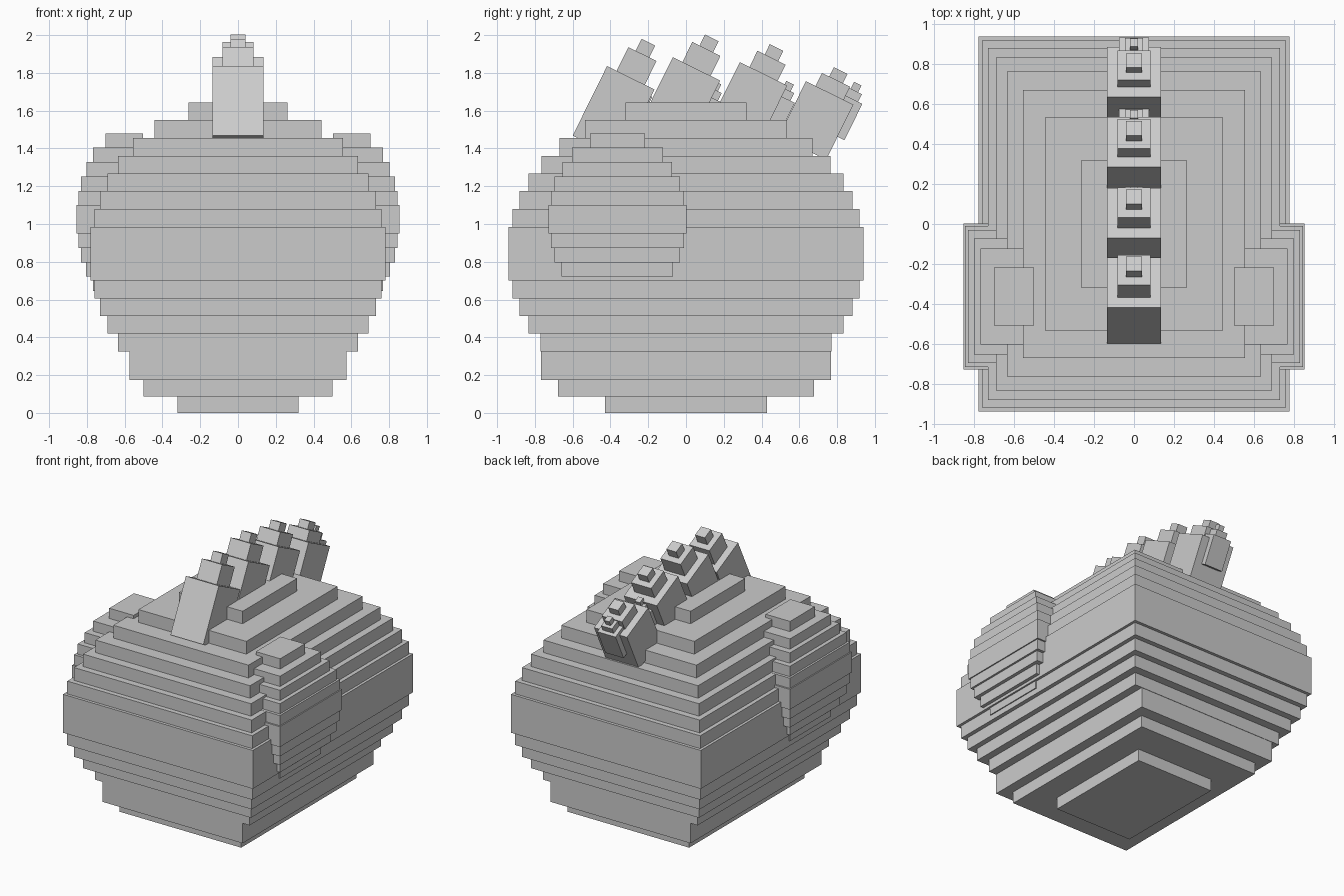
import bpy, bmesh, math
from mathutils import Matrix, Vector

grey = bpy.data.materials.new("plain grey")
grey.diffuse_color = (0.6, 0.6, 0.6, 1)


def stack(name, layers, matrix=Matrix()):
    """One object from boxes: (half x, half y, bottom, top, centre x, centre y)."""
    bm = bmesh.new()
    for hx, hy, z0, z1, cx, cy in layers:
        m = Matrix.Translation((cx, cy, (z0 + z1) / 2)) @ Matrix.Diagonal((2 * hx, 2 * hy, z1 - z0, 1))
        bmesh.ops.create_cube(bm, size=1, matrix=matrix @ m)
    me = bpy.data.meshes.new(name)
    bm.to_mesh(me)
    bm.free()
    me.materials.append(grey)
    ob = bpy.data.objects.new(name, me)
    bpy.context.collection.objects.link(ob)
    return ob


# Rounded body made of stepped slabs
body = [(.32, .43, 0, .088), (.50, .677, .088, .175), (.575, .767, .175, .345),
        (.635, .77, .325, .42), (.69, .833, .42, .512), (.73, .882, .512, .605),
        (.76, .918, .605, .70), (.78, .94, .70, .985), (.76, .918, .985, 1.08),
        (.73, .882, 1.08, 1.175), (.69, .833, 1.175, 1.267), (.635, .765, 1.267, 1.36),
        (.555, .67, 1.36, 1.455), (.443, .535, 1.455, 1.55), (.262, .32, 1.55, 1.643)]
stack("body", [(*s, 0, 0) for s in body])

# Stepped lobes on both sides
lobe = [(.24, .645, .721), (.295, .721, .797), (.332, .797, .873), (.353, .873, .949),
        (.365, .949, 1.10), (.353, 1.10, 1.176), (.332, 1.176, 1.252),
        (.29, 1.252, 1.328), (.24, 1.328, 1.404), (.145, 1.404, 1.48)]
for side, label in ((-1, "left"), (1, "right")):
    stack(label + "_lobe", [(.69 * h, h, z0, z1, side * .602, -.363) for h, z0, z1 in lobe])

# Four tilted back spikes; local origin is the upper front edge of the main block
spikes = [  # edge y, edge z, block height, tier 2, tier 3, small spike offset, its top
    (-.418, 1.836, .41, .14, .07, .265, -.04),
    (-.07, 1.883, .38, .118, .065, .272, -.015),
    (.285, 1.857, .355, .095, .06, .287, .02),
    (.635, 1.756, .325, .077, .055, .252, .11)]
for i, (y, z, h1, h2, h3, off, top) in enumerate(spikes, 1):
    place = Matrix.Translation(Vector((0, y, z))) @ Matrix.Rotation(-math.radians(26.3), 4, 'X')
    stack(f"spike_{i}", [(.135, .14, -h1, 0, 0, .14),
                         (.083, .083, 0, h2, 0, .14),
                         (.04, .04, h2, h2 + h3, 0, .14)], place)
    # Smaller spike set into the back face
    stack(f"small_spike_{i}", [(.075, .069, top - .30, top - .085, 0, off),
                               (.045, .044, top - .085, top - .04, 0, off),
                               (.021, .022, top - .04, top, 0, off)], place)
